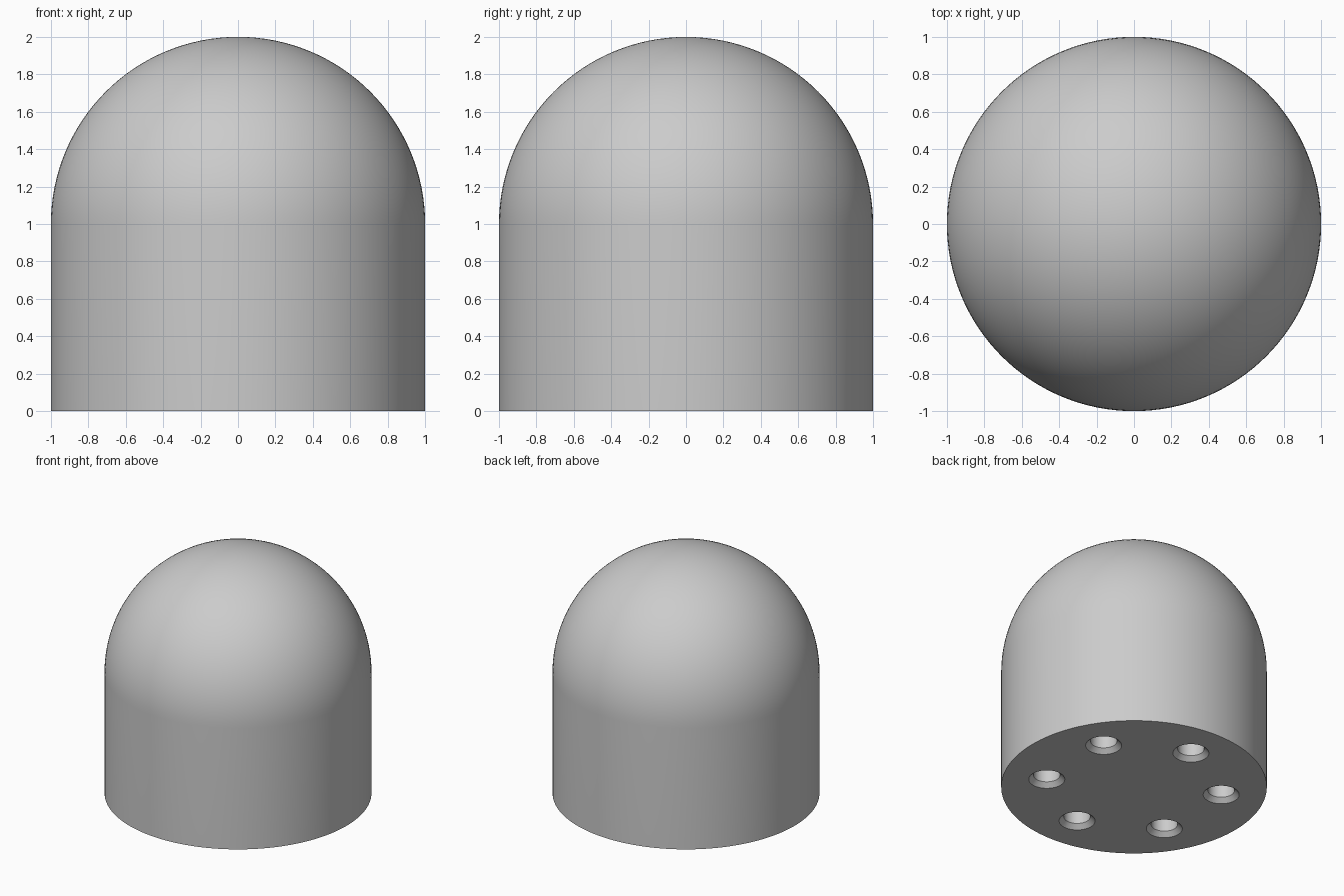
import bpy
import bmesh
import math
from mathutils import Matrix, Vector

cube = bpy.data.objects.get("Cube")
if cube:
    bpy.data.objects.remove(cube, do_unlink=True)

grey = bpy.data.materials.new("plain grey")
grey.use_nodes = True
GREY = (0.6, 0.6, 0.6, 1)
grey.diffuse_color = GREY
grey.node_tree.nodes["Principled BSDF"].inputs["Base Color"].default_value = GREY


def lathe(name, profile, segments, centres=((0, 0),)):
    """Revolve an (r, z) profile about a vertical axis at each centre."""
    bm = bmesh.new()
    for cx, cy in centres:
        verts = [bm.verts.new((cx + r, cy, z)) for r, z in profile]
        edges = [bm.edges.new(pair) for pair in zip(verts, verts[1:])]
        bmesh.ops.spin(bm, geom=verts + edges, cent=(cx, cy, 0), axis=(0, 0, 1),
                       angle=math.tau, steps=segments)
    bmesh.ops.remove_doubles(bm, verts=bm.verts, dist=1e-5)
    bmesh.ops.recalc_face_normals(bm, faces=bm.faces)
    mesh = bpy.data.meshes.new(name)
    bm.to_mesh(mesh)
    bm.free()
    mesh.materials.append(grey)
    obj = bpy.data.objects.new(name, mesh)
    bpy.context.collection.objects.link(obj)
    return obj


# Solid cylinder capped by a hemisphere
steps = 32
arc = [(math.cos(a), 1 + math.sin(a))
       for a in (i * math.pi / 2 / steps for i in range(steps))]
body = lathe("domed_body", [(0, 0), (1, 0)] + arc + [(0, 2)], 128)

# Ring of six countersunk blind holes in the base
HOLE, SINK, DEPTH, RING = 0.1, 0.136, 0.4, 0.667
centres = [(RING * math.cos(a), RING * math.sin(a))
           for a in (math.radians(30 + 60 * i) for i in range(6))]
cutter = lathe("hole_cutter",
               [(0, -0.02), (SINK + 0.02, -0.02), (HOLE, SINK - HOLE),
                (HOLE, DEPTH), (0, DEPTH)], 40, centres)
cutter.hide_render = True

cut = body.modifiers.new("base_holes", "BOOLEAN")
cut.operation = "DIFFERENCE"
cut.solver = "EXACT"
cut.object = cutter

bpy.ops.object.select_all(action="DESELECT")
bpy.context.view_layer.objects.active = body
body.select_set(True)
bpy.ops.object.modifier_apply(modifier=cut.name)
bpy.data.objects.remove(cutter, do_unlink=True)
bpy.ops.object.shade_smooth_by_angle(angle=math.radians(30))
